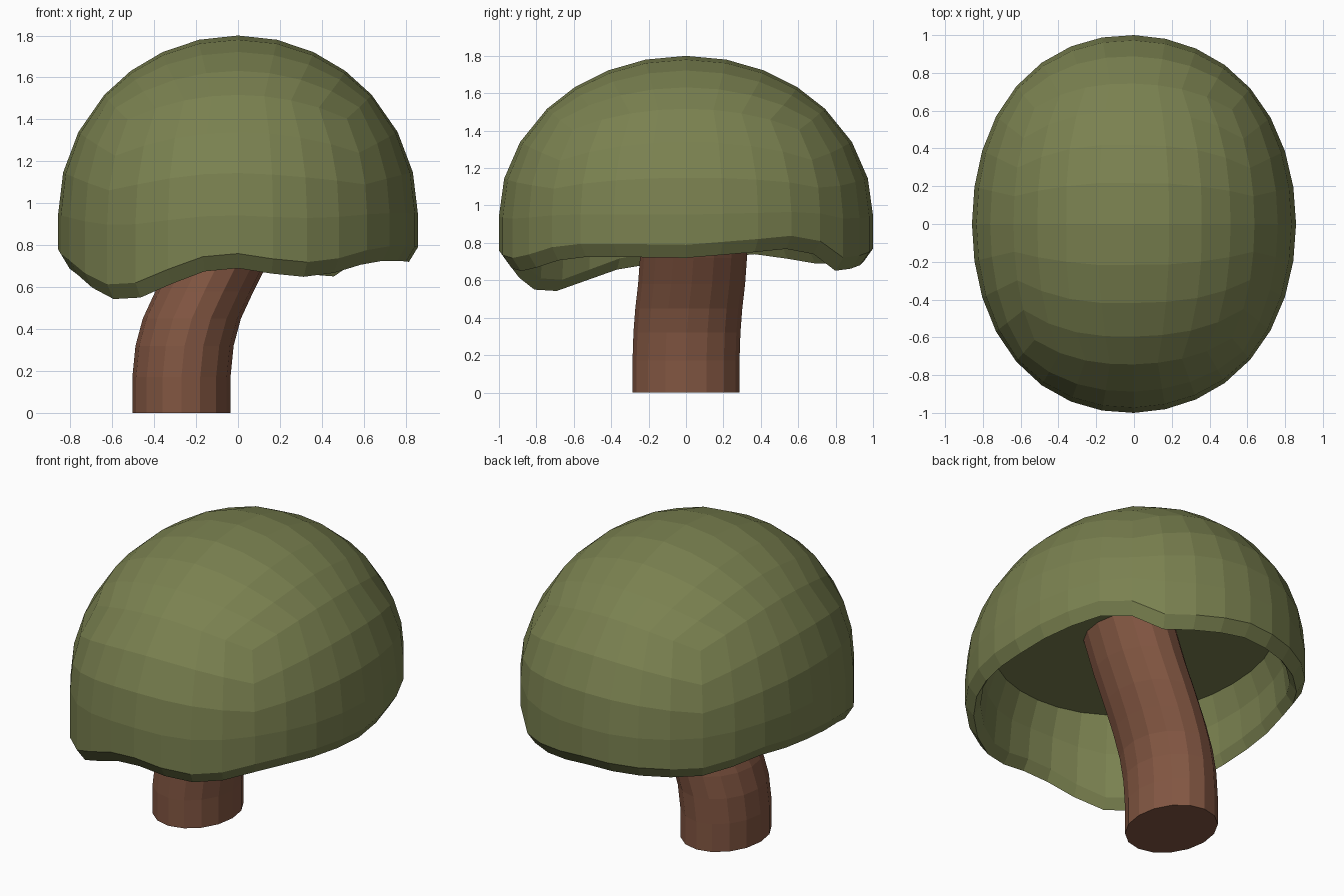
import bpy, bmesh, math
from math import cos, sin, pi, atan2, tan, degrees

cube = bpy.data.objects.get("Cube")
if cube:
    bpy.data.objects.remove(cube, do_unlink=True)


def material(name, rgb):
    mat = bpy.data.materials.new(name)
    mat.use_nodes = True
    mat.diffuse_color = (*rgb, 1)
    mat.node_tree.nodes["Principled BSDF"].inputs["Base Color"].default_value = (*rgb, 1)
    return mat


def add_object(name, bm, mat):
    bmesh.ops.recalc_face_normals(bm, faces=bm.faces)
    mesh = bpy.data.meshes.new(name)
    bm.to_mesh(mesh)
    bm.free()
    mesh.materials.append(mat)
    obj = bpy.data.objects.new(name, mesh)
    bpy.context.collection.objects.link(obj)


olive = material("olive green", (0.195, 0.22, 0.08))
brown = material("bark brown", (0.223, 0.093, 0.054))

# Wavy rim: height of the lower lip by angle around the cap
RIM = [(0, .72), (22, .75), (35, .77), (45, .74), (57, .645), (72, .67), (90, .70),
       (135, .69), (157, .74), (180, .71), (195, .68), (205, .65), (214, .595),
       (225, .543), (234, .54), (245, .59), (250, .64), (260, .68), (270, .69),
       (290, .645), (305, .67), (320, .725), (338, .725), (360, .72)]
EQUATOR, TOP, CEILING = 0.945, 1.8, 1.09


def rim_height(angle):
    a = degrees(angle) % 360
    for (a0, z0), (a1, z1) in zip(RIM, RIM[1:]):
        if a <= a1:
            return z0 + (z1 - z0) * (a - a0) / (a1 - a0)


def place(angle, radius, z):
    # slightly squarish plan, fuller on the side the stem leans away from
    r = radius * (1 + 0.022 * sin(2 * angle) ** 2 - 0.02 * cos(angle) * sin(angle) ** 2)
    return (0.858 * r * cos(angle), r * sin(angle), z)


# Cap dome: upper part of a cube sphere, its third side row set on the equator
bm = bmesh.new()
bmesh.ops.create_cube(bm, size=2)
bmesh.ops.subdivide_edges(bm, edges=bm.edges[:], cuts=7, use_grid_fill=True)
bmesh.ops.delete(bm, geom=[v for v in bm.verts if v.co.z < 0.2], context='VERTS')
for v in bm.verts:
    n = v.co.copy()
    n.z = (n.z - 0.25) / 0.75
    for i in range(3):
        n[i] = tan(n[i] * pi / 4)
    n.z *= 0.9
    n.normalize()
    a = atan2(n.y, n.x)
    sag = 0.3 * (rim_height(a) - 0.7) * (1 - n.z) ** 3
    v.co = place(a, math.hypot(n.x, n.y), EQUATOR + (TOP - EQUATOR) * n.z + sag)

# Cap edge: outer rim and lip, then an inner wall up to a flat ceiling
loop = [e for e in bm.edges if e.is_boundary]
angles = {v: atan2(v.co.y, v.co.x / 0.858) for e in loop for v in e.verts}
rings = [(1.0, 0.07, 0), (0.95, 0, 0), (0.91, 0.06, 0), (0.89, 0.06, 0.55), (0.83, 0.06, 1)]
for radius, lift, rise in rings:
    new = bmesh.ops.extrude_edge_only(bm, edges=loop)["geom"]
    loop = [g for g in new if isinstance(g, bmesh.types.BMEdge) and g.is_boundary]
    fresh = {}
    for v in {v for e in loop for v in e.verts}:
        # each new corner keeps the angle of the old corner it came from
        old = next(e.other_vert(v) for e in v.link_edges if e.other_vert(v) in angles)
        fresh[v] = angles[old]
    for v, a in fresh.items():
        base = rim_height(a) + lift
        v.co = place(a, radius, base + (CEILING - base) * rise)
    angles = fresh
bmesh.ops.holes_fill(bm, edges=loop, sides=0)
add_object("cap", bm, olive)

# Stem: sixteen-sided tube that leans sideways as it rises
PATH = [(-.27, 0, 0), (-.27, 0, .17), (-.255, .005, .32), (-.22, .015, .45),
        (-.16, .03, .58), (-.09, .04, .72), (-.01, .04, .9), (.07, .04, 1.11)]
SIDES = 16
bm = bmesh.new()
tube = []
for x, y, z in PATH:
    tube.append([bm.verts.new((x + 0.234 * cos(t), y + 0.286 * sin(t), z))
                 for t in (i * 2 * pi / SIDES for i in range(SIDES))])
for low, high in zip(tube, tube[1:]):
    for i in range(SIDES):
        j = (i + 1) % SIDES
        bm.faces.new((low[i], low[j], high[j], high[i]))
bm.faces.new(tube[0][::-1])
bm.faces.new(tube[-1])
add_object("stem", bm, brown)
